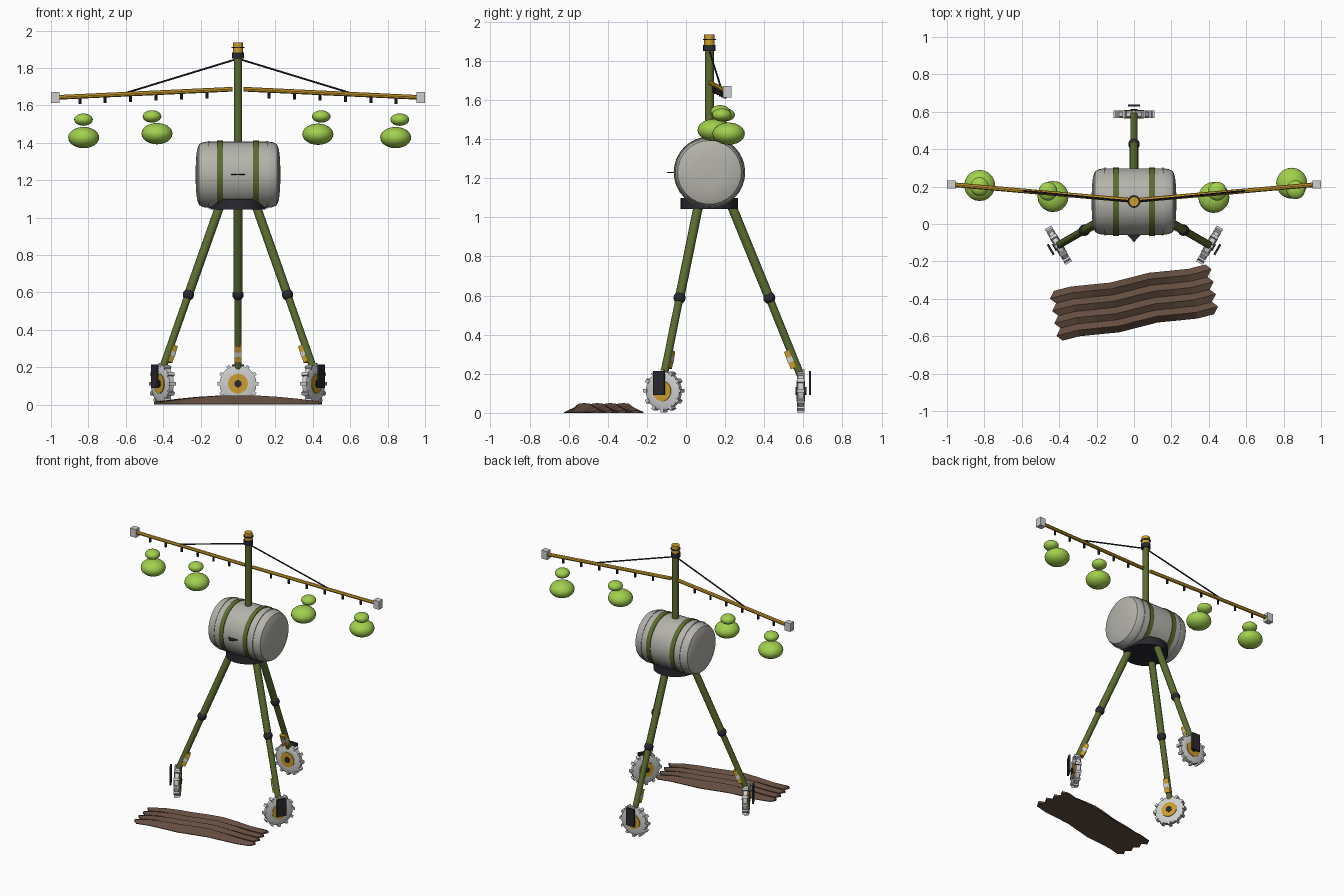
import bpy, bmesh, math
from mathutils import Vector, Matrix

if "Cube" in bpy.data.objects:
    bpy.data.objects.remove(bpy.data.objects["Cube"])

def material(name, r, g, b):
    m = bpy.data.materials.new(name)
    m.diffuse_color = (r, g, b, 1)
    m.use_nodes = True
    m.node_tree.nodes["Principled BSDF"].inputs["Base Color"].default_value = m.diffuse_color
    return m

GREEN = material("olive green", .105, .15, .03)
BLACK = material("charcoal", .022, .022, .03)
TANK = material("warm grey", .46, .45, .41)
YELLOW = material("ochre yellow", .60, .34, .025)
PALE = material("pale grey", .62, .62, .62)
LIME = material("mist lime", .36, .63, .075)
SOIL = material("soil brown", .125, .073, .05)

def finish(name, bm, mat, smooth=True):
    bmesh.ops.recalc_face_normals(bm, faces=bm.faces)
    me = bpy.data.meshes.new(name)
    bm.to_mesh(me)
    bm.free()
    me.materials.append(mat)
    if smooth:
        for p in me.polygons:
            p.use_smooth = True
        me.set_sharp_from_angle(angle=math.radians(35))
    ob = bpy.data.objects.new(name, me)
    bpy.context.collection.objects.link(ob)
    return ob

def lathe(name, profile, origin, axis, mat, n=24):
    """Revolve (radius, distance along axis) points; both ends are capped."""
    rot = Vector((0, 0, 1)).rotation_difference(Vector(axis)).to_matrix()
    bm = bmesh.new()
    rings = []
    for r, t in profile:
        rings.append([bm.verts.new(rot @ Vector((r * math.cos(a), r * math.sin(a), t)) + Vector(origin))
                      for a in [2 * math.pi * i / n for i in range(n)]])
    for a, b in zip(rings, rings[1:]):
        for i in range(n):
            bm.faces.new((a[i], a[(i + 1) % n], b[(i + 1) % n], b[i]))
    bm.faces.new(rings[0][::-1])
    bm.faces.new(rings[-1])
    return finish(name, bm, mat)

def rod(name, p, q, r, mat, n=12):
    d = Vector(q) - Vector(p)
    return lathe(name, [(r, 0), (r, d.length)], p, d, mat, n)

def box(name, center, size, mat, rot=Matrix.Identity(3)):
    bm = bmesh.new()
    bmesh.ops.create_cube(bm, size=1)
    for v in bm.verts:
        v.co = rot @ Vector([c * s for c, s in zip(v.co, size)]) + Vector(center)
    return finish(name, bm, mat, False)

def ball(name, center, rx, rz, mat, u=20, v=12):
    bm = bmesh.new()
    bmesh.ops.create_uvsphere(bm, u_segments=u, v_segments=v, radius=1)
    for w in bm.verts:
        w.co = Vector((w.co.x * rx, w.co.y * rx, w.co.z * rz)) + Vector(center)
    return finish(name, bm, mat)

CY = .12   # the machine's vertical axis sits at y = CY

# Tank with domed ends, rims and straps
half = [(.178, .15), (.174, .185), (.163, .208), (.135, .219), (.08, .225), (.01, .227)]
lathe("tank", [(r, -t) for r, t in reversed(half)] + half, (0, CY, 1.23), (1, 0, 0), TANK, 32)
for s in (-1, 1):
    lathe("tank_rim", [(.181, -.004), (.181, .004)], (s * .155, CY, 1.23), (1, 0, 0), TANK, 32)
    lathe("tank_strap", [(.183, -.016), (.183, .016)], (s * .095, CY, 1.23), (1, 0, 0), GREEN, 32)

# Thin arrow plate on the tank front
bm = bmesh.new()
lower = [bm.verts.new((x, y, 1.227)) for x, y in ((-.042, -.052), (.042, -.052), (0, -.097))]
face = bm.faces.new(lower)
ext = bmesh.ops.extrude_face_region(bm, geom=[face])
for v in [g for g in ext["geom"] if isinstance(g, bmesh.types.BMVert)]:
    v.co.z += .006
finish("arrow_plate", bm, BLACK, False)

# Base disc, mast and beacon cap
lathe("base_disc", [(.147, 1.043), (.147, 1.10)], (0, CY, 0), (0, 0, 1), BLACK)
rod("mast", (0, CY, 1.38), (0, CY, 1.86), .022, GREEN, 16)
lathe("mast_collar", [(.032, 1.85), (.032, 1.882)], (0, CY, 0), (0, 0, 1), BLACK, 16)
lathe("beacon", [(.027, 1.88), (.027, 1.936)], (0, CY, 0), (0, 0, 1), YELLOW, 16)
lathe("beacon_ring", [(.034, 1.906), (.034, 1.911)], (0, CY, 0), (0, 0, 1), BLACK, 16)

# Legs, wheels and guards, repeated around the axis
for angle in (90, 210, 330):
    a = math.radians(angle)
    out = Vector((math.cos(a), math.sin(a), 0))
    side = Vector((-math.sin(a), math.cos(a), 0))
    up = Vector((0, 0, 1))

    def at(r, z):
        return Vector((0, CY, z)) + out * r

    knee, foot = at(.306, .588), at(.465, .195)
    rod("upper_leg", at(.113, 1.06), knee, .024, GREEN)
    rod("lower_leg", knee, foot, .02, GREEN)
    ball("knee_joint", knee, .031, .031, BLACK, 14, 8)
    # striped marker on the inner face of the lower leg
    along = (foot - knee).normalized()
    normal = side.cross(along)
    if normal.dot(out) > 0:
        normal = -normal
    frame = Matrix((side, normal, along)).transposed()
    mid = at(.43, .28) + normal * .02
    box("leg_marker", mid, (.036, .028, .095), YELLOW, frame)
    box("leg_marker_stripe", mid, (.039, .031, .026), PALE, frame)
    # wheel
    hub = at(.467, .112)
    lathe("tyre", [(.04, -.016), (.085, -.02), (.099, -.013), (.099, .013), (.085, .02), (.04, .016)],
          hub, out, PALE)
    lathe("wheel_hub", [(.053, -.022), (.053, .022)], hub, out, YELLOW)
    lathe("hub_cap", [(.02, -.028), (.02, .028)], hub, out, BLACK, 12)
    for k in range(12):
        b = 2 * math.pi * k / 12
        radial = side * math.cos(b) + up * math.sin(b)
        tangent = out.cross(radial)
        box("tyre_lug", hub + radial * .1, (.02, .04, .018), PALE,
            Matrix((radial, out, tangent)).transposed())
    box("wheel_guard", at(.514, .153), (.064, .012, .125), BLACK,
        Matrix((side, out, up)).transposed())

# Spray booms, stays, nozzles and end boxes, mirrored
for s in (-1, 1):
    def boom(x):
        t = x / .965
        return Vector((s * x, CY + .005 + .085 * t, 1.688 - .045 * t))

    rod("boom", boom(.03), boom(.965), .0125, YELLOW, 8)
    rod("stay_cable", (0, CY, 1.85), boom(.595) + Vector((0, 0, .008)), .005, BLACK, 8)
    box("boom_end_box", boom(.977), (.046, .042, .06), PALE)
    for k in range(6):
        p = boom(.167 + .1358 * k)
        rod("nozzle", p, p - Vector((0, 0, .042)), .008, BLACK, 8)

# Mist puffs: big and small pairs as x, y, z
for x, y, z, X, Y, Z in ((-.825, .206, 1.428, -.826, .2, 1.524), (-.433, .147, 1.449, -.46, .175, 1.541),
                         (.427, .142, 1.446, .445, .175, 1.541), (.843, .218, 1.428, .865, .183, 1.524)):
    ball("mist_puff_large", (x, y, z), .083, .057, LIME)
    ball("mist_puff_small", (X, Y, Z), .05, .033, LIME)

# Ploughed soil strip with four ridges
NU, NV = 9, 9
turn = Matrix.Rotation(math.radians(10), 3, 'Z')
bm = bmesh.new()

def soil_grid(flat):
    rows = []
    for i in range(NU):
        t = 2 * i / (NU - 1) - 1
        row = []
        for j in range(NV):
            jag = (.014 if j % 2 else -.014) * t if i in (0, NU - 1) else 0
            u = .425 * t + jag
            v = .27 * (j / (NV - 1) - .5) + .008 * math.sin(u * 15)
            z = .004 if j in (0, NV - 1) else (.05 if j % 2 else .028) * (1 - .7 * t * t)
            row.append(bm.verts.new(turn @ Vector((u, v, 0 if flat else z)) + Vector((0, -.42, 0))))
        rows.append(row)
    for a, b in zip(rows, rows[1:]):
        for j in range(NV - 1):
            bm.faces.new((a[j], b[j], b[j + 1], a[j + 1]))
    return rows[0] + [r[-1] for r in rows[1:]] + rows[-1][-2::-1] + [r[0] for r in rows[-2:0:-1]]

top, bottom = soil_grid(False), soil_grid(True)
for i in range(len(top)):
    k = (i + 1) % len(top)
    bm.faces.new((top[i], top[k], bottom[k], bottom[i]))
finish("soil_ridges", bm, SOIL, False)
